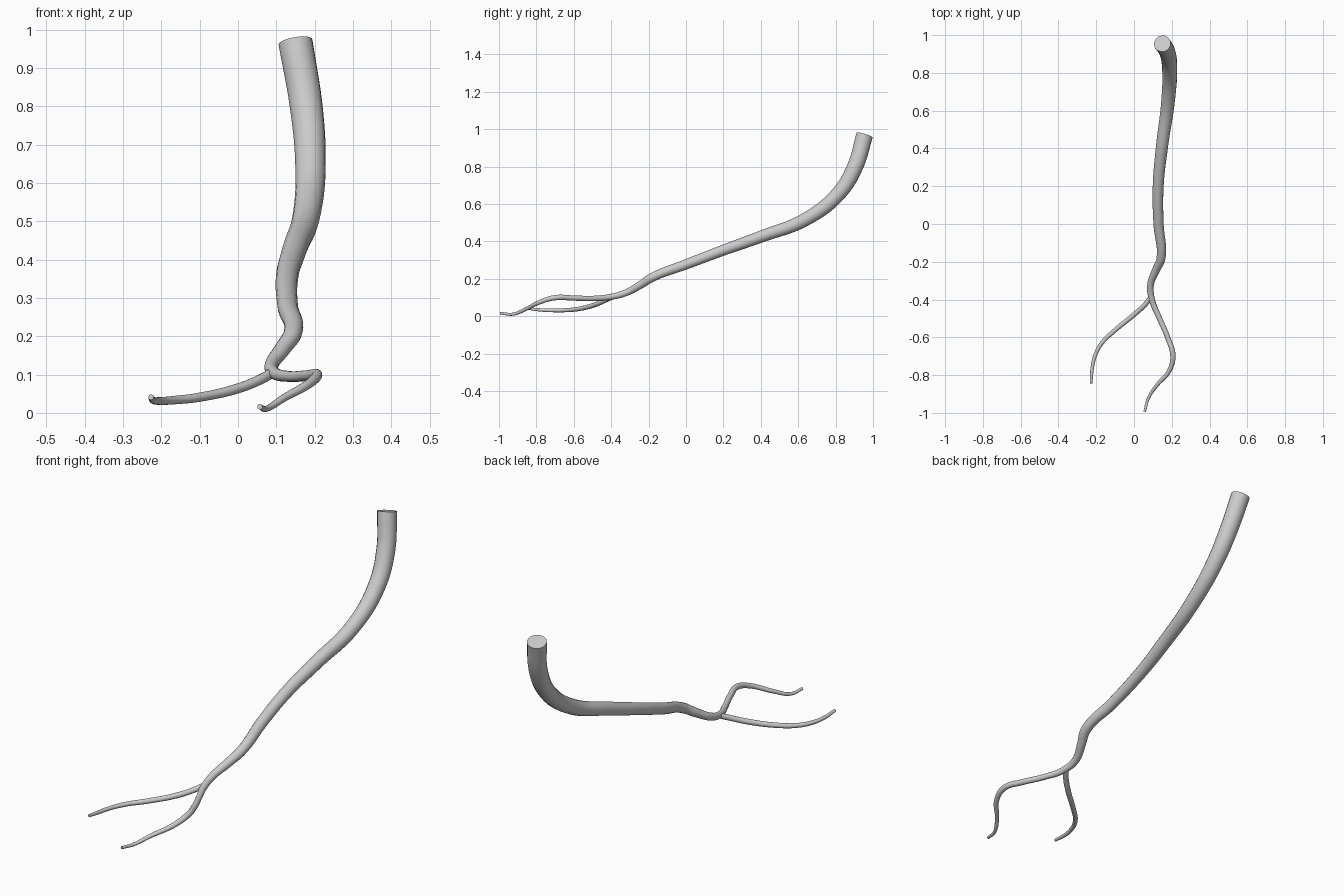
import bpy


def tapered_tube(name, points):
    """Smooth capped tube through (x, y, z, radius) points."""
    data = bpy.data.curves.new(name, 'CURVE')
    data.dimensions = '3D'
    data.resolution_u = 10
    data.bevel_depth = 1.0
    data.bevel_resolution = 6
    data.use_fill_caps = True
    spline = data.splines.new('BEZIER')
    spline.radius_interpolation = 'LINEAR'
    spline.bezier_points.add(len(points) - 1)
    for bp, (x, y, z, r) in zip(spline.bezier_points, points):
        bp.co = (x, y, z)
        bp.radius = r
        bp.handle_left_type = bp.handle_right_type = 'AUTO'
    obj = bpy.data.objects.new(name, data)
    bpy.context.collection.objects.link(obj)
    bpy.ops.object.select_all(action='DESELECT')
    obj.select_set(True)
    bpy.context.view_layer.objects.active = obj
    bpy.ops.object.convert(target='MESH')
    bpy.ops.object.shade_smooth_by_angle()
    return bpy.context.object


# Thick stem running down into the longer fork
tapered_tube("main_stem", [
    (0.150, 0.955, 0.968, 0.045),
    (0.178, 0.904, 0.800, 0.043),
    (0.189, 0.818, 0.658, 0.040),
    (0.180, 0.647, 0.522, 0.036),
    (0.147, 0.400, 0.425, 0.032),
    (0.128, 0.200, 0.353, 0.029),
    (0.130, 0.000, 0.277, 0.027),
    (0.143, -0.180, 0.208, 0.024),
    (0.117, -0.243, 0.168, 0.021),
    (0.088, -0.320, 0.126, 0.018),
    (0.095, -0.400, 0.104, 0.016),
    (0.135, -0.500, 0.095, 0.014),
    (0.178, -0.600, 0.097, 0.014),
    (0.206, -0.700, 0.099, 0.014),
    (0.185, -0.780, 0.076, 0.012),
    (0.120, -0.855, 0.039, 0.010),
    (0.075, -0.925, 0.011, 0.008),
    (0.057, -0.993, 0.016, 0.007),
])

# Shorter side fork, starting inside the stem
tapered_tube("side_branch", [
    (0.092, -0.385, 0.106, 0.013),
    (0.060, -0.425, 0.088, 0.013),
    (0.000, -0.480, 0.064, 0.013),
    (-0.100, -0.562, 0.041, 0.012),
    (-0.170, -0.630, 0.033, 0.011),
    (-0.207, -0.700, 0.031, 0.010),
    (-0.222, -0.770, 0.033, 0.009),
    (-0.227, -0.843, 0.041, 0.007),
])
